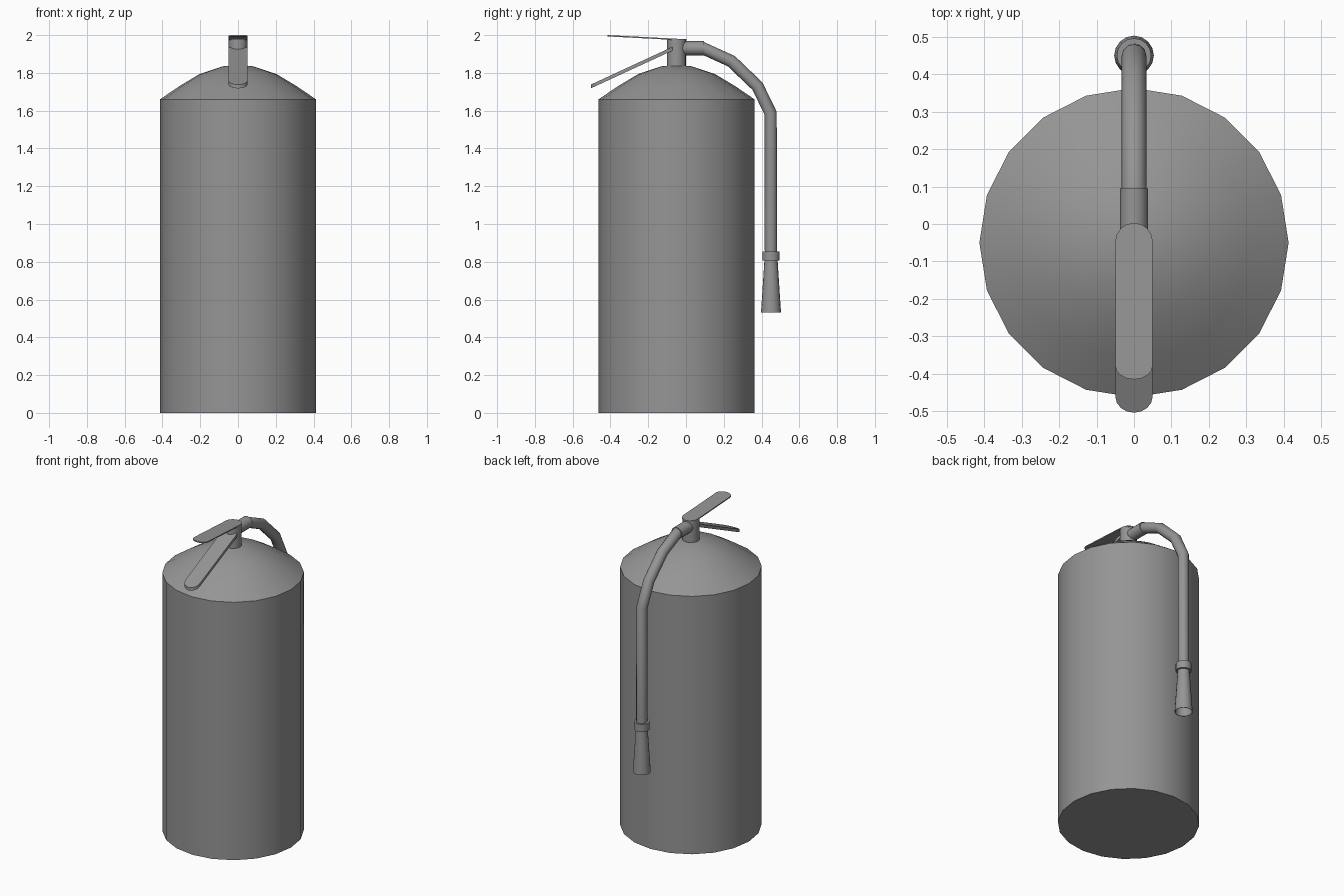
import bpy, bmesh
from math import sin, cos, pi, radians

if "Cube" in bpy.data.objects:
    bpy.data.objects.remove(bpy.data.objects["Cube"])

CY = -0.05      # tank axis in y
HY = 0.45       # hanging hose axis in y

# Dark grey paint shared by all parts
GREY = bpy.data.materials.new("dark_grey")
GREY.diffuse_color = (0.3, 0.3, 0.3, 1)
GREY.use_nodes = True
GREY.node_tree.nodes["Principled BSDF"].inputs["Base Color"].default_value = GREY.diffuse_color


def smooth(ob, angle):
    ob.data.materials.clear()
    ob.data.materials.append(GREY)
    bpy.ops.object.select_all(action='DESELECT')
    ob.select_set(True)
    bpy.context.view_layer.objects.active = ob
    bpy.ops.object.shade_smooth_by_angle(angle=radians(angle))


def finish(name, bm, angle=35):
    bmesh.ops.recalc_face_normals(bm, faces=bm.faces)
    me = bpy.data.meshes.new(name)
    bm.to_mesh(me)
    bm.free()
    ob = bpy.data.objects.new(name, me)
    bpy.context.collection.objects.link(ob)
    smooth(ob, angle)


def lathe(name, profile, y, sides, angle=30):
    """Turn (radius, z) points around a vertical axis; radius 0 makes a pole."""
    bm = bmesh.new()
    rings = []
    for r, z in profile:
        if r == 0:
            rings.append([bm.verts.new((0, y, z))] * sides)
        else:
            rings.append([bm.verts.new((r * cos(2 * pi * i / sides),
                                        y + r * sin(2 * pi * i / sides), z))
                          for i in range(sides)])
    for a, b in zip(rings, rings[1:]):
        for i in range(sides):
            j = (i + 1) % sides
            bm.faces.new(list(dict.fromkeys((a[i], a[j], b[j], b[i]))))
    finish(name, bm, angle)


def tube(name, points, radius):
    """Round twelve-sided tube along a polyline in the x = 0 plane."""
    cu = bpy.data.curves.new(name, 'CURVE')
    cu.dimensions = '3D'
    cu.bevel_depth = radius
    cu.bevel_resolution = 4
    cu.use_fill_caps = True
    sp = cu.splines.new('POLY')
    sp.points.add(len(points) - 1)
    for p, (y, z) in zip(sp.points, points):
        p.co = (0, y, z, 1)
    ob = bpy.data.objects.new(name, cu)
    bpy.context.collection.objects.link(ob)
    bpy.ops.object.select_all(action='DESELECT')
    ob.select_set(True)
    bpy.context.view_layer.objects.active = ob
    bpy.ops.object.convert(target='MESH')
    smooth(bpy.context.object, 40)


def lever(name, back, tip, thick, round_back, round_tip):
    """Round-ended plate sloping from back (y, z) to tip (y, z) of its top face."""
    (yb, zb), (yt, zt) = back, tip
    slope = (zt - zb) / (yt - yb)
    bm = bmesh.new()
    vs = []
    for i in range(18):
        a = pi * (i if i < 9 else i - 1) / 8
        y = (yb - round_back + sin(a) * round_back if i < 9
             else yt + round_tip + sin(a) * round_tip)
        vs.append(bm.verts.new((0.05 * cos(a), y, zb + slope * (y - yb))))
    top = bm.faces.new(vs)
    ext = bmesh.ops.extrude_face_region(bm, geom=[top], use_keep_orig=True)
    for g in ext['geom']:
        if isinstance(g, bmesh.types.BMVert):
            g.co.z -= thick
    finish(name, bm)


# Tank with domed shoulder
lathe("tank", [(0, 0), (0.413, 0), (0.413, 1.66), (0.31, 1.73), (0.205, 1.793),
               (0.08, 1.835), (0, 1.84)], CY, 20, 30)

# Valve neck
lathe("valve_neck", [(0, 1.82), (0.05, 1.82), (0.05, 1.978), (0, 1.978)], CY, 16)

# Squeeze levers
lever("upper_lever", (0.003, 1.978), (-0.415, 2.0), 0.007, 0.05, 0.036)
lever("carry_handle", (-0.05, 1.948), (-0.504, 1.738), 0.02, 0.04, 0.044)

# Outlet collar and hose
tube("outlet_collar", [(CY, 1.93), (0.095, 1.93)], 0.038)
tube("hose", [(CY, 1.93), (0.09, 1.93), (0.24, 1.862), (0.378, 1.73),
              (0.448, 1.587), (HY, 0.8)], 0.033)

# Nozzle collar and open flared nozzle
lathe("nozzle_collar", [(0, 0.806), (0.046, 0.806), (0.046, 0.855), (0, 0.855)], HY, 16)
lathe("nozzle", [(0, 0.82), (0.034, 0.82), (0.053, 0.532), (0.05, 0.532),
                 (0.03, 0.8), (0, 0.8)], HY, 16)
